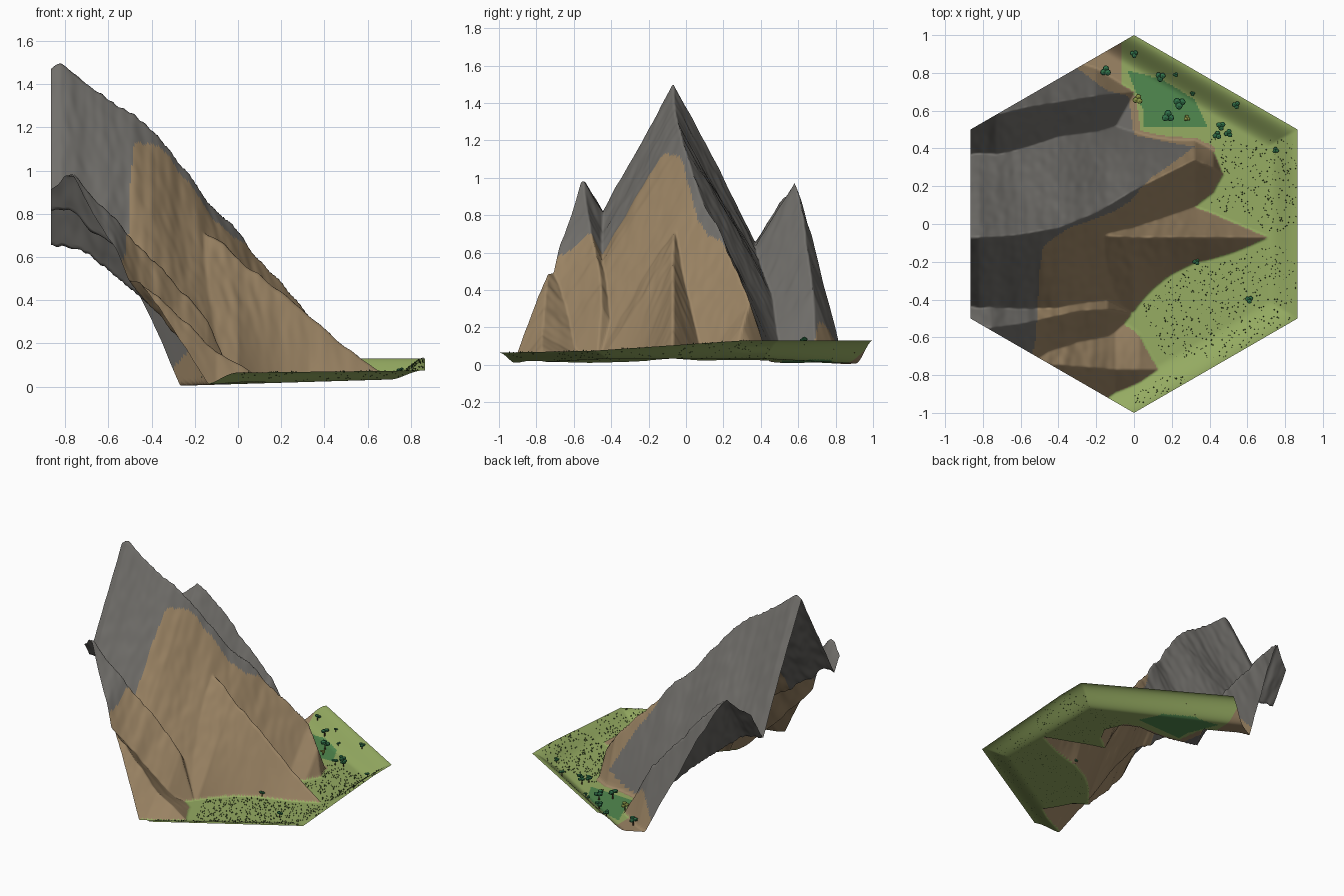
import bpy, bmesh, math, random
from mathutils import Vector, Matrix, noise

random.seed(4)
old = bpy.data.objects.get("Cube")
if old:
    bpy.data.objects.remove(old, do_unlink=True)


def material(name, r, g, b):
    lin = [(c / 255) ** 2.2 for c in (r, g, b)] + [1]
    m = bpy.data.materials.new(name)
    m.use_nodes = True
    m.diffuse_color = lin
    m.node_tree.nodes["Principled BSDF"].inputs["Base Color"].default_value = lin
    return m


grass = material("grass green", 148, 170, 98)
earth = material("brown rock", 154, 131, 100)
stone = material("grey rock", 112, 110, 106)
moss = material("forest floor green", 82, 136, 80)
leaf = material("leaf green", 52, 112, 74)
pale_leaf = material("yellow leaf", 140, 152, 72)
bark = material("bark brown", 88, 66, 46)
tuft = material("dark tuft green", 58, 78, 42)


def lerp(table, t):
    """Values of a sorted table at t, held constant past both ends."""
    if t <= table[0][0]:
        return table[0][1:]
    for a, b in zip(table, table[1:]):
        if t <= b[0]:
            f = (t - a[0]) / (b[0] - a[0])
            return [p + (q - p) * f for p, q in zip(a[1:], b[1:])]
    return table[-1][1:]


# Ridge crests: x, y, height, slope to the front, slope to the back
main_ridge = [(-.87, -.07, 1.48, 1.8, 1.9), (-.82, -.07, 1.5, 1.8, 1.9),
              (-.64, -.06, 1.36, 1.7, 1.8), (-.4, -.02, 1.2, 1.6, 1.7),
              (-.2, .06, .94, 1.35, 1.8), (0, .18, .72, 1.12, 2.3),
              (.2, .28, .48, 1.15, 2.8), (.32, .34, .35, 1.3, 3.2),
              (.42, .3, .2, 1.3, 2), (.49, .25, -.03, 1.5, 2)]
spur = [(-.15, -.06, .71, 1.45, 2), (0, -.07, .6, 1.5, 2),
        (.2, -.07, .45, 2.2, 2), (.33, -.07, .34, 2.4, 2),
        (.5, -.07, .19, 1.8, 1.8), (.73, -.07, .02, 1.5, 1.8)]
front_ridge = [(-.87, -.52, .95, 1, 1.6), (-.76, -.55, .98, 1, 1.7),
               (-.57, -.52, .78, 1, 2), (-.3, -.46, .48, 1.4, 1.7),
               (-.14, -.45, .31, 1.5, 1.6), (0, -.48, -.02, 1.6, 1.6)]
corner_ridge = [(-.6, -.73, .55, 1.2, 1), (-.45, -.74, .5, 1.2, 1),
                (-.1, -.77, .16, 1.2, .55), (.03, -.77, .09, 1, .4),
                (.16, -.77, 0, 1, .5)]
back_ridge = [(-.87, .52, .9, 1.6, 2.6), (-.73, .58, .97, 1.6, 2.6),
              (-.57, .62, .83, 1.5, 2.6), (-.2, .68, .38, 1.1, 2.6),
              (.02, .7, -.02, 1.1, 2.6)]
ridges = (main_ridge, spur, front_ridge, corner_ridge, back_ridge)

# Eastern limit of grey rock for each y
grey_limit = [(-.75, -.55), (-.6, -.52), (-.25, -.5), (-.12, -.48), (-.07, -.42),
              (-.02, -.34), (.06, -.12), (.12, -.02), (.18, .03), (.25, .1),
              (.32, .2), (.41, .32), (.43, .2), (.47, 0), (.68, -.03),
              (.71, -.15), (.81, -.28), (.86, -.35)]
rim_height = [(-1, .065), (-.5, .075), (.3, .13)]
# Northern limit of the forest floor for each x
forest_limit = [(-.03, .81), (.14, .77), (.32, .66), (.4, .49)]
half_width = math.sqrt(3) / 2


def floor_height(x, y):
    base = max(0, .012 + .03 * x)
    gap = min(half_width - x, half_width - .5 * x - half_width * abs(y))
    f = min(1, max(0, 1 - gap / .16))
    return base + (lerp(rim_height, y)[0] - base) * f * f * (3 - 2 * f)


def rock_height(x, y):
    best = -1
    for ridge in ridges:
        cy, cz, front, back = lerp(ridge, x)
        best = max(best, cz - (front * (cy - y) if y < cy else back * (y - cy)))
    # Gullies run down the slopes, with finer roughness over them
    rise = min(1, max(0, best * 2.5))
    gully = noise.noise(Vector((x * 8, y * 3, 1))) * .03
    rough = noise.noise(Vector((x * 24, y * 20, 5))) * .01
    return best + (gully + rough) * rise


def ground(x, y):
    return max(floor_height(x, y), rock_height(x, y))


def surface(x, y):
    """Material slot at a point: grass, earth, stone, forest floor."""
    limit = lerp(grey_limit, y)[0]
    if x < limit:
        return 2
    # Bare earth spreads a little past the foot of the back slope
    margin = -.05 if .38 < y < .6 else .006
    if rock_height(x, y) > floor_height(x, y) + margin or x < limit + .04 \
            or (y > .7 and x < -.07):
        return 1
    if x > .05 - max(0, y - .6) * .4 and .515 < y < lerp(forest_limit, x)[0]:
        return 3
    return 0


def finish(bm, name, mats, smooth=False):
    mesh = bpy.data.meshes.new(name)
    bm.to_mesh(mesh)
    bm.free()
    for m in mats:
        mesh.materials.append(m)
    for p in mesh.polygons:
        p.use_smooth = smooth
    ob = bpy.data.objects.new(name, mesh)
    bpy.context.collection.objects.link(ob)


# Terrain sheet: grid trimmed to a hexagon, then raised
bm = bmesh.new()
bmesh.ops.create_grid(bm, x_segments=210, y_segments=242, size=1)
bmesh.ops.scale(bm, vec=(half_width, 1, 1), verts=bm.verts)
for sx in (-1, 1):
    for sy in (-1, 1):
        bmesh.ops.bisect_plane(bm, geom=bm.verts[:] + bm.edges[:] + bm.faces[:],
                               plane_co=(0, sy, 0), clear_outer=True,
                               plane_no=(sx * .5, sy * half_width, 0))
for face in bm.faces:
    c = face.calc_center_median()
    face.material_index = surface(c.x, c.y)
for v in bm.verts:
    v.co.z = ground(v.co.x, v.co.y)
finish(bm, "mountain_terrain", [grass, earth, stone, moss], True)


# Trees: thin trunk with a crown of three rounded clumps
def plant(trees, kind, crown_material):
    crowns, trunks = bmesh.new(), bmesh.new()
    for x, y, r in trees:
        z = ground(x, y)
        tall = r * 1.4
        bmesh.ops.create_cone(trunks, segments=5, radius1=r * .16, radius2=r * .1,
                              depth=tall, matrix=Matrix.Translation((x, y, z + tall / 2)))
        turn = random.random() * math.tau
        for i in range(3):
            a = turn + i * math.tau / 3
            spot = (x + math.cos(a) * r * .45, y + math.sin(a) * r * .45,
                    z + tall + r * .2 * (i - 1))
            bmesh.ops.create_icosphere(
                crowns, subdivisions=1, radius=r * .62,
                matrix=Matrix.Translation(spot) @ Matrix.Diagonal((1, 1, .7, 1)))
    finish(crowns, kind + "_crowns", [crown_material])
    finish(trunks, kind + "_trunks", [bark])


plant([(-.15, .81, .03), (0, .9, .022), (.14, .78, .028), (.22, .79, .014),
       (.24, .64, .034), (.31, .69, .014), (.18, .57, .034), (.54, .63, .022),
       (.46, .52, .026), (.44, .47, .024), (.5, .48, .024), (.75, .39, .018),
       (.33, -.2, .02), (.61, -.4, .022)], "green_tree", leaf)
plant([(.02, .66, .028), (.28, .56, .018)], "yellow_tree", pale_leaf)

# Low tufts scattered over the meadow, clear of the mountain foot
bm = bmesh.new()
count = 0
while count < 800:
    x, y = random.uniform(0, .86), random.uniform(-.95, .45)
    if half_width - .5 * x - half_width * abs(y) < .01 or rock_height(x, y) > -.03:
        continue
    size = random.uniform(.002, .004)
    bmesh.ops.create_cone(bm, cap_ends=True, segments=4, radius1=size,
                          radius2=size * .5, depth=size * 2,
                          matrix=Matrix.Translation((x, y, ground(x, y) + size)))
    count += 1
finish(bm, "meadow_tufts", [tuft])
